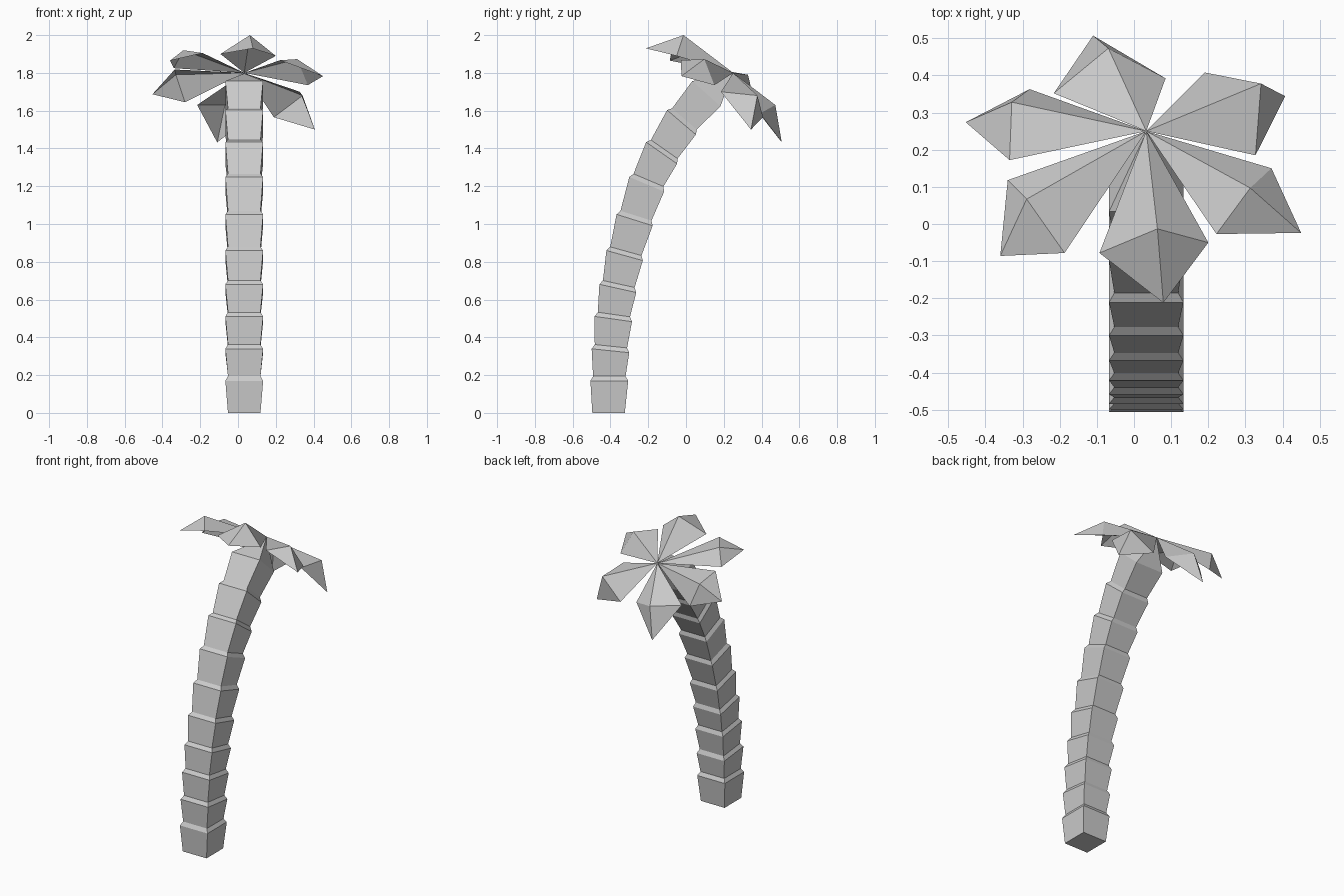
import bpy, bmesh
from math import sin, cos, radians
from mathutils import Vector

if "Cube" in bpy.data.objects:
    bpy.data.objects.remove(bpy.data.objects["Cube"])

CX = 0.033
APEX = Vector((CX, 0.25, 1.80))


def finish(name, bm):
    bmesh.ops.recalc_face_normals(bm, faces=bm.faces[:])
    me = bpy.data.meshes.new(name)
    bm.to_mesh(me)
    bm.free()
    ob = bpy.data.objects.new(name, me)
    bpy.context.collection.objects.link(ob)
    return ob


def ring(bm, y, z, tilt, half):
    # square ring tilted about the x axis
    c, s = cos(radians(tilt)), sin(radians(tilt))
    return [bm.verts.new((CX + u * half, y + v * half * c, z - v * half * s))
            for u, v in ((-1, -1), (1, -1), (1, 1), (-1, 1))]


# trunk: (y, z, tilt) of the wide lip at the top of each segment
LIPS = [(-.406, .17, 0), (-.40, .329, 6), (-.385, .497, 8), (-.361, .659, 12.5),
        (-.325, .833, 15.5), (-.272, 1.021, 17.5), (-.208, 1.21, 23),
        (-.129, 1.376, 35), (-.024, 1.538, 40.5), (.108, 1.69, 42)]
bm = bmesh.new()
rings = [ring(bm, -.41, 0, 0, .086)]
for i, (y, z, t) in enumerate(LIPS):
    rings.append(ring(bm, y, z, t, .1))
    if i < len(LIPS) - 1:
        # narrow start of the next segment, just above the lip
        rings.append(ring(bm, y + .024 * sin(radians(t)), z + .024 * cos(radians(t)), t, .086))
bm.faces.new(rings[0][::-1])
for a, b in zip(rings, rings[1:]):
    for k in range(4):
        n = (k + 1) % 4
        bm.faces.new((a[k], a[n], b[n], b[k]))
# trunk closes to a point under the crown
top = bm.verts.new(APEX - Vector((0, .003, .003)))
for k in range(4):
    bm.faces.new((rings[-1][k], rings[-1][(k + 1) % 4], top))
finish("trunk", bm)

# leaves: left corner, ridge bend, right corner, drooping tip
LEAVES = {
    "front": [(-.093, -.078, 1.90), (.063, -.013, 2.0), (.20, -.05, 1.89), (.079, -.212, 1.93)],
    "back": [(-.216, .352, 1.63), (-.069, .473, 1.63), (.085, .392, 1.585), (-.11, .507, 1.432)],
    "back_right": [(.19, .408, 1.565), (.342, .378, 1.68), (.327, .185, 1.70), (.407, .344, 1.50)],
    "front_right": [(.37, .15, 1.735), (.313, .097, 1.873), (.222, -.027, 1.867), (.45, -.024, 1.783)],
    "front_left": [(-.34, .118, 1.825), (-.289, .067, 1.92), (-.187, -.078, 1.905), (-.36, -.086, 1.865)],
    "back_left": [(-.281, .363, 1.645), (-.329, .328, 1.79), (-.335, .172, 1.818), (-.453, .274, 1.687)],
}
for name, pts in LEAVES.items():
    bm = bmesh.new()
    a = bm.verts.new(APEX)
    l, m, r, t = [bm.verts.new(p) for p in pts]
    for f in ((a, l, m), (a, m, r), (m, l, t), (m, t, r)):
        bm.faces.new(f)
    ob = finish("leaf_" + name, bm)
    # keep the upper side facing outwards
    if sum(p.normal.z * p.area for p in ob.data.polygons) < 0:
        ob.data.flip_normals()
